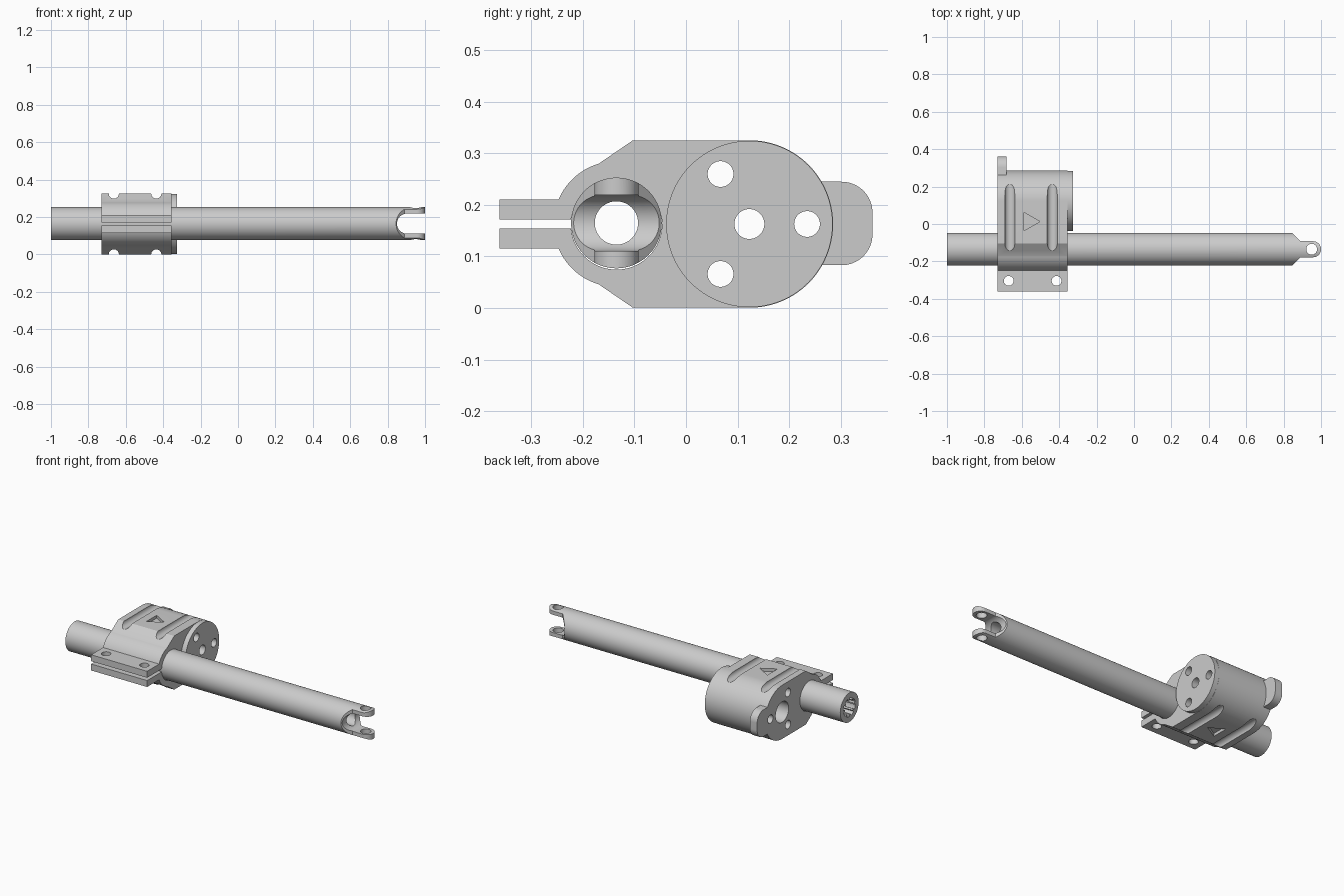
import bpy, bmesh
from math import sin, cos, pi, radians, atan2, asin

if "Cube" in bpy.data.objects:
    bpy.data.objects.remove(bpy.data.objects["Cube"])

TY, TZ = -0.135, 0.165      # tube axis
CY, CZ = 0.123, 0.163       # round housing axis


def arc(cx, cy, r, a0, a1, n=48):
    return [(cx + r * cos(a0 + (a1 - a0) * i / n), cy + r * sin(a0 + (a1 - a0) * i / n))
            for i in range(n + 1)]


def circle(cx, cy, r, n=64):
    return arc(cx, cy, r, 0, 2 * pi, n)[:-1]


def prism(name, pts, axis, a, b):
    """Extrude a 2D profile along an axis from a to b."""
    place = {'X': lambda u, v, w: (w, u, v),
             'Y': lambda u, v, w: (u, w, v),
             'Z': lambda u, v, w: (u, v, w)}[axis]
    bm = bmesh.new()
    lo = [bm.verts.new(place(u, v, a)) for u, v in pts]
    hi = [bm.verts.new(place(u, v, b)) for u, v in pts]
    bm.faces.new(lo)
    bm.faces.new(hi)
    n = len(pts)
    for i in range(n):
        j = (i + 1) % n
        bm.faces.new((lo[i], lo[j], hi[j], hi[i]))
    bmesh.ops.recalc_face_normals(bm, faces=bm.faces)
    me = bpy.data.meshes.new(name)
    bm.to_mesh(me)
    bm.free()
    ob = bpy.data.objects.new(name, me)
    bpy.context.collection.objects.link(ob)
    return ob


def activate(ob):
    bpy.ops.object.select_all(action='DESELECT')
    ob.select_set(True)
    bpy.context.view_layer.objects.active = ob


def boolean(ob, tool, op='DIFFERENCE'):
    activate(ob)
    m = ob.modifiers.new('bool', 'BOOLEAN')
    m.object, m.operation, m.solver = tool, op, 'EXACT'
    bpy.ops.object.modifier_apply(modifier=m.name)
    bpy.data.objects.remove(tool, do_unlink=True)


def smooth(ob):
    activate(ob)
    bpy.ops.object.shade_smooth_by_angle(angle=radians(25))


# Long tube with a tapered, rounded fork end
tube = prism('tube', circle(TY, TZ, 0.088, 96), 'X', -1, 1)
outline = [(-1.2, TY + 0.15), (-1.2, TY - 0.15), (0.783, TY - 0.15), (0.89, TY - 0.043)]
outline += arc(0.957, TY, 0.043, -pi / 2, pi / 2, 24)
outline += [(0.89, TY + 0.043), (0.783, TY + 0.15)]
boolean(tube, prism('cutter', outline, 'Z', -0.1, 0.5), 'INTERSECT')
slot = [(1.1, TZ + 0.054)] + arc(0.904, TZ, 0.054, pi / 2, 3 * pi / 2) + [(1.1, TZ - 0.054)]
boolean(tube, prism('cutter', slot, 'Y', -0.5, 0.2))
boolean(tube, prism('cutter', circle(0.95, TY, 0.029), 'Z', -0.1, 0.5))

# Bore, with a splined socket at the other end
boolean(tube, prism('cutter', circle(TY, TZ, 0.042), 'X', -1.1, 1.1))
spline = []
for k in range(8):
    a = k * pi / 4
    spline += arc(TY, TZ, 0.056, a, a + pi / 6, 5)
    spline += arc(TY, TZ, 0.043, a + pi / 6 + 0.02, a + pi / 4 - 0.02, 3)
boolean(tube, prism('cutter', spline, 'X', -1.1, -0.75))
smooth(tube)

# Clamp body: round housing, shoulders, tube collar and split ears in one profile
R, r, gap, ear = 0.1625, 0.122, 0.0085, 0.0475
half = arc(TY, TZ, 0.0885, 0, pi - asin(gap / 0.0885), 40)[1:]
half += [(-0.362, TZ + gap), (-0.362, TZ + ear)]
half += arc(TY, TZ, r, pi - asin(ear / r), atan2(0.115, -0.034), 16)
half += [(-0.103, CZ + R)]
half = [(y, z - TZ) for y, z in half]
# upper outside + housing arc + lower outside, then the collar bore back round
bore = [p for p in half[:40]]
outside = half[40:]
zc = CZ
profile = [(y, zc + z) for y, z in outside[:-1]] + [(-0.103, zc + R)]
profile += arc(CY, zc, R, pi / 2, -pi / 2, 72)
profile += [(-0.103, zc - R)] + [(y, zc - z) for y, z in reversed(outside[:-1])]
profile += [(y, zc - z) for y, z in reversed(bore)]
profile += [(TY + 0.0885, zc)] + [(y, zc + z) for y, z in bore]
clamp = prism('clamp_body', profile, 'X', -0.73, -0.355)
boolean(clamp, prism('boss', circle(CY, CZ, R - 0.001, 128), 'X', -0.40, -0.325), 'UNION')

# Stop tab behind the housing
tab = [(0.22, 0.083)] + arc(0.302, 0.143, 0.06, -pi / 2, 0, 16)
tab += arc(0.302, 0.185, 0.06, 0, pi / 2, 16) + [(0.22, 0.245)]
boolean(clamp, prism('tab', tab, 'X', -0.7299, -0.682), 'UNION')

# Housing bores: shaft hole, wide rear counterbore, three screw holes
boolean(clamp, prism('cutter', circle(CY, CZ, 0.029), 'X', -0.9, -0.2))
boolean(clamp, prism('cutter', circle(CY, CZ, 0.062), 'X', -0.9, -0.42))
for k in range(3):
    a = k * 2 * pi / 3
    hole = circle(CY + 0.112 * cos(a), CZ + 0.112 * sin(a), 0.025, 48)
    boolean(clamp, prism('cutter', hole, 'X', -0.9, -0.2))

# Ear bolt holes and the grooves above and below
for x in (-0.67, -0.414):
    boolean(clamp, prism('cutter', circle(x, -0.304, 0.026, 48), 'Z', -0.1, 0.5))
for x in (-0.664, -0.437):
    for z in (CZ + R, CZ - R):
        boolean(clamp, prism('cutter', circle(x, z, 0.027, 48), 'Y', -0.3, 0.4))

# Recessed direction arrows
arrow = [(-0.588, 0.062), (-0.588, -0.036), (-0.503, 0.013)]
for a, b in ((0.308, 0.4), (-0.1, 0.018)):
    boolean(clamp, prism('cutter', arrow, 'Z', a, b))
smooth(clamp)
